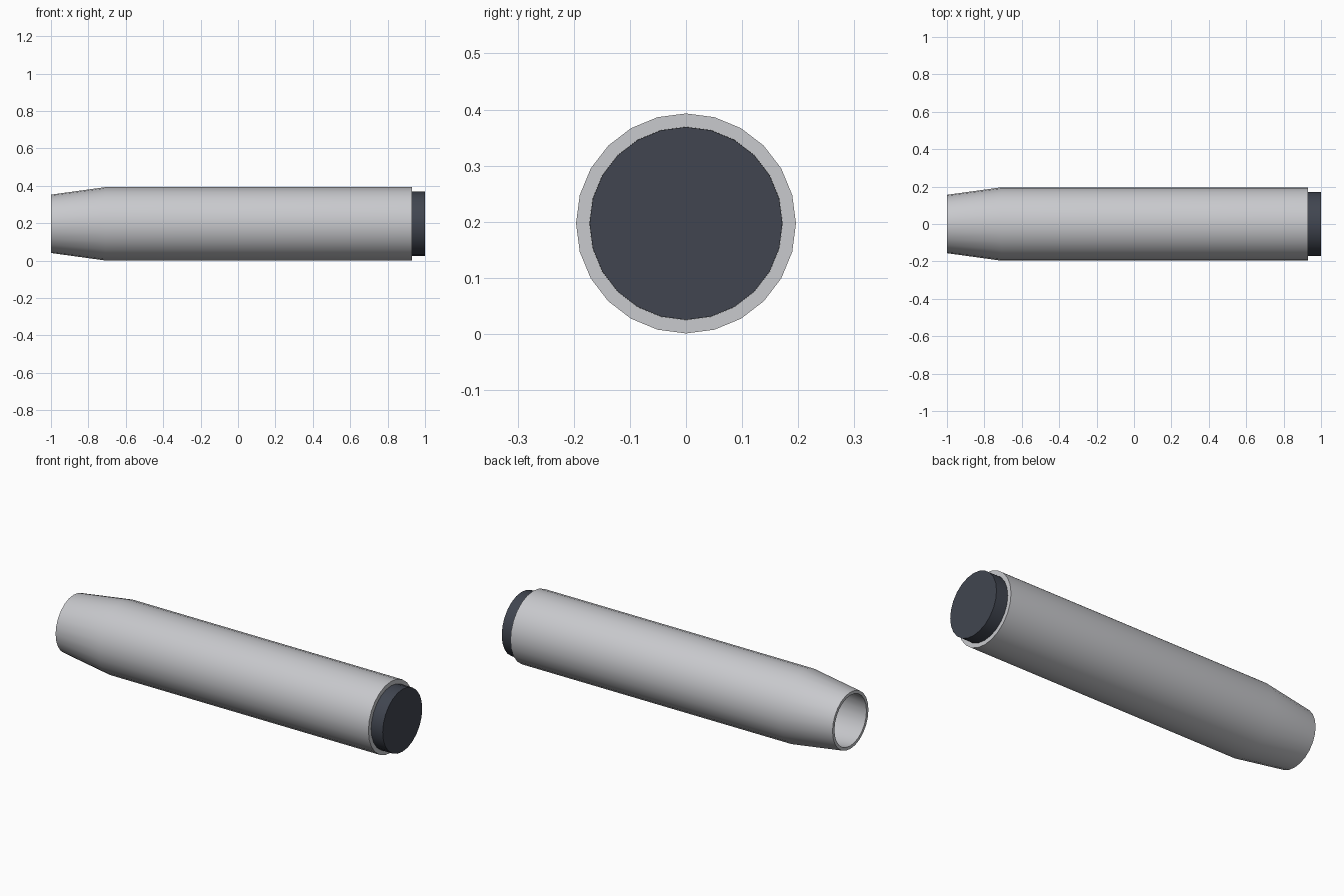
import bpy
import math

SIDES = 24
AXIS_Z = 0.197

cube = bpy.data.objects.get("Cube")
if cube:
    bpy.data.objects.remove(cube, do_unlink=True)


def make_material(name, rgb):
    mat = bpy.data.materials.new(name)
    mat.use_nodes = True
    mat.diffuse_color = (*rgb, 1)
    bsdf = next(n for n in mat.node_tree.nodes if n.type == "BSDF_PRINCIPLED")
    bsdf.inputs["Base Color"].default_value = (*rgb, 1)
    return mat


def lathe(name, profile, mat, closed=False):
    """Turn (x, radius) points around the long axis; cap the ends unless closed."""
    verts, faces = [], []
    for x, r in profile:
        for i in range(SIDES):
            a = math.tau * i / SIDES
            verts.append((x, r * math.sin(a), r * math.cos(a)))
    count = len(profile)
    for j in range(count if closed else count - 1):
        a, b = j * SIDES, (j + 1) % count * SIDES
        for i in range(SIDES):
            k = (i + 1) % SIDES
            faces.append((a + i, a + k, b + k, b + i))
    if not closed:
        faces.append(tuple(reversed(range(SIDES))))
        faces.append(tuple(range((count - 1) * SIDES, count * SIDES)))
    mesh = bpy.data.meshes.new(name)
    mesh.from_pydata(verts, [], faces)
    mesh.materials.append(mat)
    obj = bpy.data.objects.new(name, mesh)
    bpy.context.collection.objects.link(obj)
    obj.location.z = AXIS_Z

    # Consistent normals and smooth sides with crisp rims
    bpy.ops.object.select_all(action="DESELECT")
    bpy.context.view_layer.objects.active = obj
    obj.select_set(True)
    bpy.ops.object.mode_set(mode="EDIT")
    bpy.ops.mesh.select_all(action="SELECT")
    bpy.ops.mesh.normals_make_consistent(inside=False)
    bpy.ops.object.mode_set(mode="OBJECT")
    bpy.ops.object.shade_smooth_by_angle(angle=math.radians(30))
    return obj


light_grey = make_material("light grey", (0.58, 0.585, 0.61))
dark_slate = make_material("dark slate", (0.052, 0.06, 0.08))

# Hollow sleeve, tapered towards the open mouth
lathe("tapered_sleeve",
      [(-1, 0.156), (-0.71, 0.196), (0.93, 0.196),
       (0.93, 0.172), (-0.71, 0.172), (-1, 0.139)],
      light_grey, closed=True)

# Solid plug seated in the bore and standing proud of the far end
lathe("end_plug", [(0.8, 0.1718), (1, 0.1718)], dark_slate)
